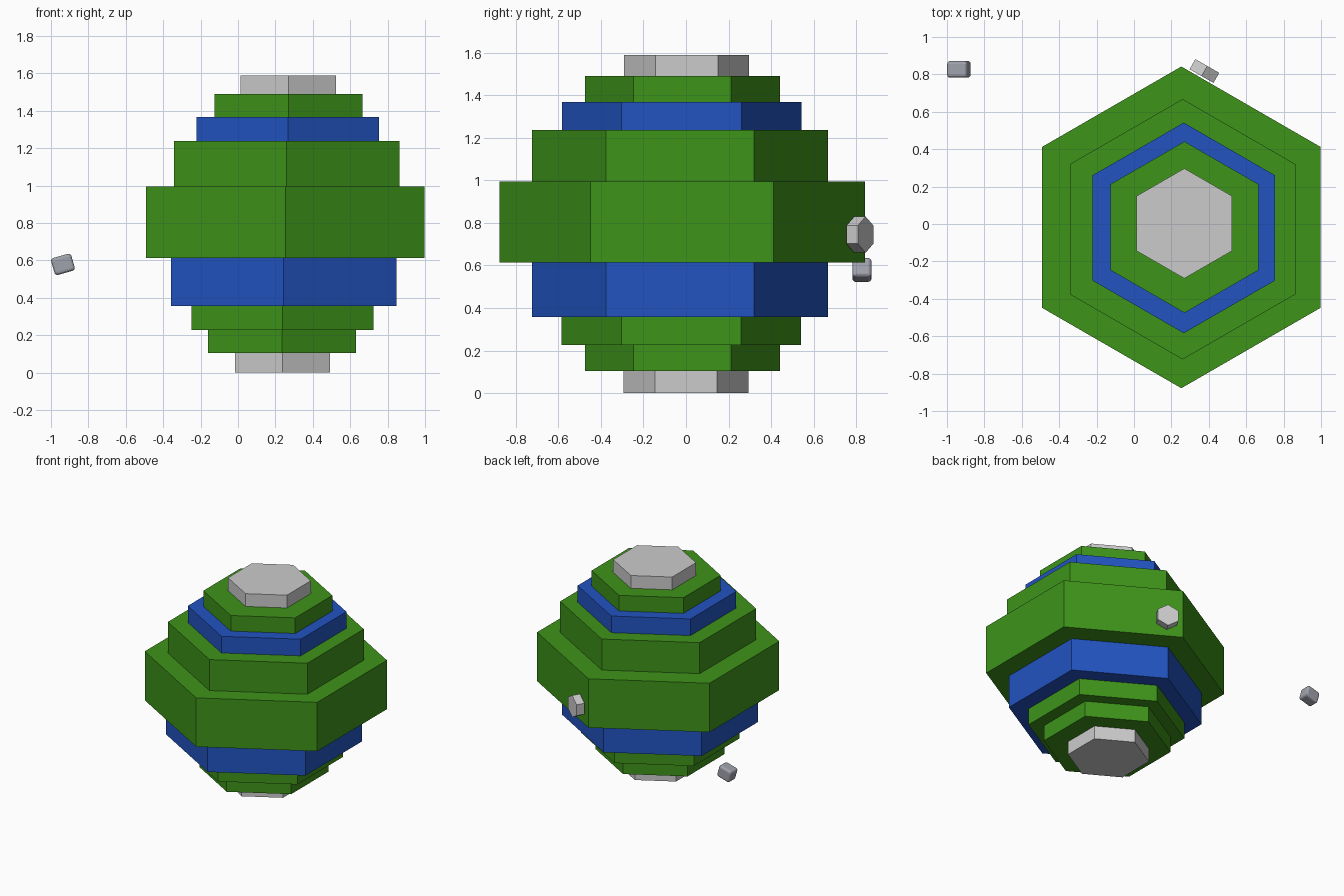
import bpy, bmesh
from math import sin, cos, radians, pi
from mathutils import Matrix, Vector

if "Cube" in bpy.data.objects:
    bpy.data.objects.remove(bpy.data.objects["Cube"])


def material(name, rgb):
    m = bpy.data.materials.new(name)
    m.diffuse_color = (*rgb, 1)
    m.use_nodes = True
    m.node_tree.nodes["Principled BSDF"].inputs["Base Color"].default_value = m.diffuse_color
    return m


GREEN = material("green", (0.047, 0.292, 0.010))
BLUE = material("blue", (0.016, 0.087, 0.533))
STEEL = material("steel", (0.35, 0.36, 0.41))


def add_object(name, bm, mat=None):
    bmesh.ops.recalc_face_normals(bm, faces=bm.faces)
    mesh = bpy.data.meshes.new(name)
    bm.to_mesh(mesh)
    bm.free()
    ob = bpy.data.objects.new(name, mesh)
    bpy.context.collection.objects.link(ob)
    if mat:
        mesh.materials.append(mat)
    return ob


def hex_prism(name, radius, height, matrix, mat=None):
    """Hexagonal prism from local z = 0 up to height, one corner on local +y."""
    bm = bmesh.new()
    ring = [bm.verts.new((radius * sin(k * pi / 3), radius * cos(k * pi / 3), 0))
            for k in range(6)]
    base = bm.faces.new(ring)
    new = bmesh.ops.extrude_face_region(bm, geom=[base], use_keep_orig=True)
    top = [v for v in new["geom"] if isinstance(v, bmesh.types.BMVert)]
    bmesh.ops.translate(bm, verts=top, vec=(0, 0, height))
    bm.transform(matrix)
    return add_object(name, bm, mat)


# Stacked hexagonal layers: centre x, centre y, radius, bottom z, top z
layers = [
    ("bottom_cap", 0.237, 0.0, 0.293, 0.0, 0.104, None),
    ("lower_layer_1", 0.235, -0.017, 0.458, 0.104, 0.227, GREEN),
    ("lower_layer_2", 0.238, -0.022, 0.563, 0.227, 0.357, GREEN),
    ("lower_blue_band", 0.244, -0.029, 0.696, 0.357, 0.614, BLUE),
    ("middle_layer", 0.253, -0.018, 0.860, 0.614, 0.996, GREEN),
    ("upper_layer_1", 0.260, -0.028, 0.696, 0.996, 1.238, GREEN),
    ("upper_blue_band", 0.266, -0.021, 0.563, 1.238, 1.368, BLUE),
    ("upper_layer_2", 0.270, -0.017, 0.458, 1.368, 1.490, GREEN),
    ("top_cap", 0.269, 0.003, 0.294, 1.490, 1.590, None),
]
for name, x, y, r, z0, z1, mat in layers:
    hex_prism(name, r, z1 - z0, Matrix.Translation((x, y, z0)), mat)

# Small hexagonal button facing out from the back right side
axis = Vector((sin(pi / 6), cos(pi / 6), 0))
up = Vector((0, 0, 1))
turn = Matrix((up.cross(axis), up, axis)).transposed().to_4x4()
hex_prism("side_button", 0.085, 0.062,
          Matrix.Translation((0.361, 0.791, 0.745)) @ turn)

# Loose bevelled block floating at the back left
bm = bmesh.new()
bmesh.ops.create_cube(bm, size=1)
bmesh.ops.scale(bm, vec=(0.112, 0.09, 0.094), verts=bm.verts)
block = add_object("loose_block", bm, STEEL)
block.location = (-0.936, 0.827, 0.579)
block.rotation_euler.y = radians(-16)
bevel = block.modifiers.new("rounded_edges", 'BEVEL')
bevel.width = 0.016
bevel.segments = 3
